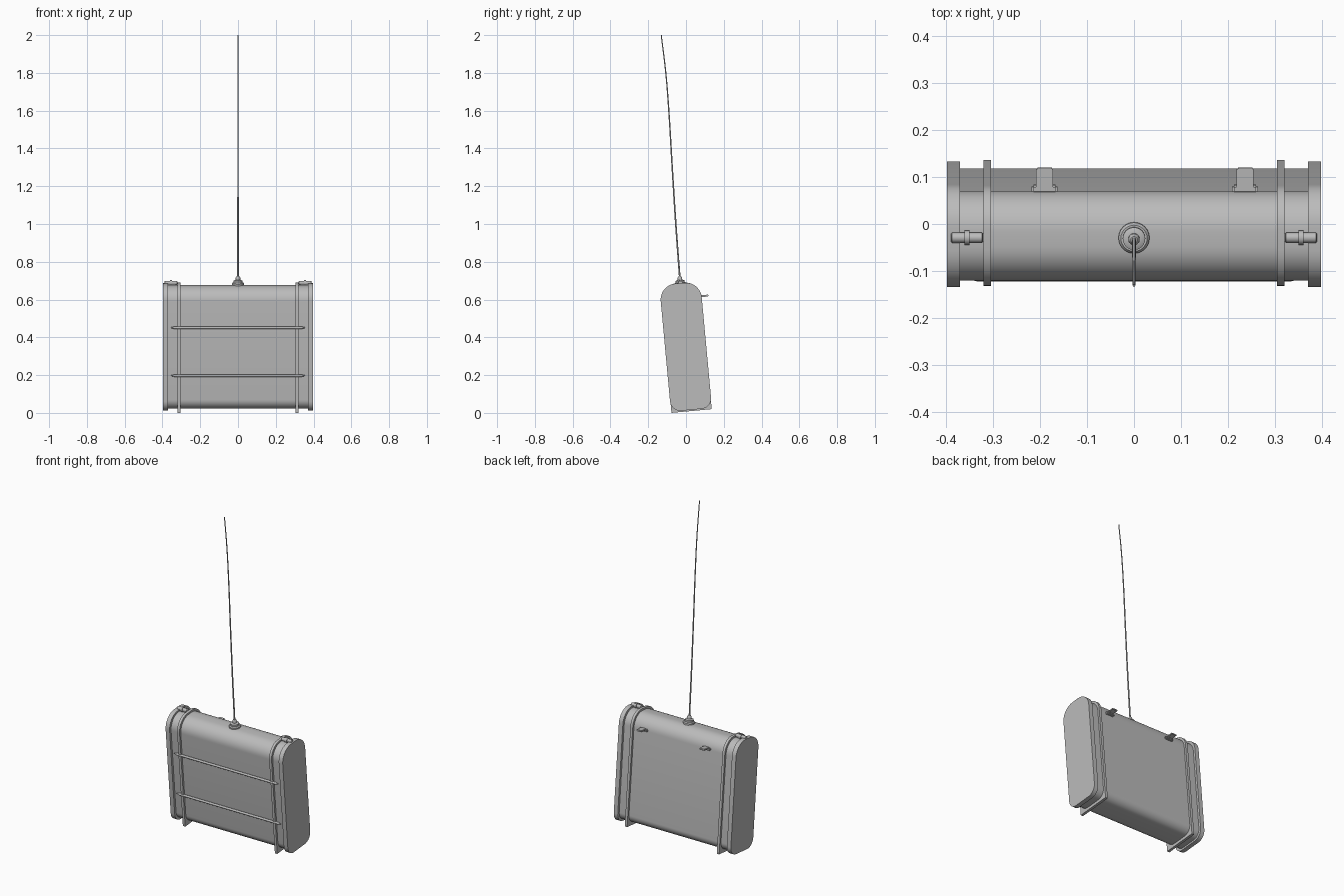
import bpy, bmesh, math
from mathutils import Matrix, Vector

cube = bpy.data.objects.get("Cube")
if cube:
    bpy.data.objects.remove(cube, do_unlink=True)

grey = bpy.data.materials.new("plain grey")
grey.use_nodes = True
GREY = (0.5, 0.5, 0.5, 1)
grey.diffuse_color = GREY
grey.node_tree.nodes["Principled BSDF"].inputs["Base Color"].default_value = GREY

# The whole case leans towards the front
LEAN = Matrix.Translation((0, -0.002, 0.351)) @ Matrix.Rotation(math.radians(5.3), 4, 'X')


def finish(name, bm, angle=35):
    bmesh.ops.recalc_face_normals(bm, faces=bm.faces)
    bm.transform(LEAN)
    mesh = bpy.data.meshes.new(name)
    bm.to_mesh(mesh)
    bm.free()
    mesh.materials.append(grey)
    obj = bpy.data.objects.new(name, mesh)
    bpy.context.collection.objects.link(obj)
    bpy.ops.object.select_all(action='DESELECT')
    bpy.context.view_layer.objects.active = obj
    obj.select_set(True)
    bpy.ops.object.shade_smooth_by_angle(angle=math.radians(angle))
    return obj


def slab(name, x0, x1, half_w, top, bottom, r_top, r_bottom):
    """Rounded rectangle in the side plane, extruded along x."""
    pts = []
    corners = [(1, top, r_top, 0), (-1, top, r_top, 90),
               (-1, bottom, r_bottom, 180), (1, bottom, r_bottom, 270)]
    for side, z, r, start in corners:
        cy, cz = side * (half_w - r), z - math.copysign(r, z)
        steps = 10 if r else 0
        for i in range(steps + 1):
            a = math.radians(start + 90 * i / max(steps, 1))
            pts.append((x0, cy + r * math.cos(a), cz + r * math.sin(a)))
    bm = bmesh.new()
    face = bm.faces.new([bm.verts.new(p) for p in pts])
    ext = bmesh.ops.extrude_face_region(bm, geom=[face])
    moved = [v for v in ext["geom"] if isinstance(v, bmesh.types.BMVert)]
    bmesh.ops.translate(bm, verts=moved, vec=(x1 - x0, 0, 0))
    return finish(name, bm)


def lathe(name, centre, profile, axis='Z', sides=24):
    """Turned part from (radius, distance along axis) pairs."""
    bm = bmesh.new()
    rings = []
    for r, d in profile:
        rings.append([bm.verts.new((r * math.cos(math.tau * i / sides),
                                    r * math.sin(math.tau * i / sides), d))
                      for i in range(sides)])
    for low, high in zip(rings, rings[1:]):
        for i in range(sides):
            j = (i + 1) % sides
            bm.faces.new((low[i], low[j], high[j], high[i]))
    bm.faces.new(rings[0])
    bm.faces.new(rings[-1])
    if axis == 'X':
        bm.transform(Matrix.Rotation(math.pi / 2, 4, 'Y'))
    bm.transform(Matrix.Translation(centre))
    return finish(name, bm)


def box(name, centre, size):
    bm = bmesh.new()
    bmesh.ops.create_cube(bm, size=1)
    bm.transform(Matrix.Translation(centre) @ Matrix.Diagonal((*size, 1)))
    bmesh.ops.bevel(bm, geom=bm.edges[:], offset=min(size) * 0.25, segments=2, affect='EDGES')
    return finish(name, bm)


# Case shell
slab("case_body", -0.372, 0.372, 0.095, 0.327, -0.325, 0.08, 0.05)

for side, label in ((1, "left"), (-1, "right")):
    # End lid, and the band whose square lower corners are the feet
    slab(label + "_end_lid", side * 0.37, side * 0.397, 0.109, 0.337, -0.336, 0.085, 0.055)
    slab(label + "_foot_band", side * 0.304, side * 0.32, 0.107, 0.338, -0.3425, 0.085, 0)
    # Latch on the top of the case
    lathe(label + "_latch_pin", (side * 0.355, 0.004, 0.338),
          [(0.008, -0.034), (0.011, -0.032), (0.011, 0.032), (0.008, 0.034)], 'X', 16)
    lathe(label + "_latch_ring", (side * 0.355, 0.004, 0.338),
          [(0.015, -0.005), (0.015, 0.005)], 'X', 16)
    box(label + "_latch_block", (side * 0.355, 0.004, 0.328), (0.05, 0.016, 0.016))

# Front rails with pointed ends
for label, z in (("upper", 0.11), ("lower", -0.145)):
    lathe(label + "_front_rail", (0, -0.103, z),
          [(0.002, -0.355), (0.007, -0.335), (0.007, 0.335), (0.002, 0.355)], 'X', 12)

# Back clips
for label, x in (("left", 0.236), ("right", -0.19)):
    box(label + "_clip_plate", (x, 0.1, 0.252), (0.055, 0.018, 0.016))
    box(label + "_clip_tab", (x, 0.121, 0.258), (0.036, 0.05, 0.01))

# Stepped aerial mount
lathe("aerial_mount", (0, 0.003, 0.32),
      [(0.033, 0), (0.033, 0.014), (0.028, 0.02), (0.024, 0.02), (0.024, 0.03),
       (0.016, 0.034), (0.012, 0.034), (0.012, 0.046), (0.007, 0.054)])

# Gently bent whip aerial
path = [(-0.031, 0.69), (-0.054, 1.0), (-0.073, 1.3), (-0.091, 1.6), (-0.107, 1.8), (-0.131, 2.0)]
curve = bpy.data.curves.new("whip_aerial", 'CURVE')
curve.dimensions = '3D'
curve.bevel_depth = 0.0045
curve.bevel_resolution = 2
curve.use_fill_caps = True
spline = curve.splines.new('BEZIER')
spline.bezier_points.add(len(path) - 1)
for i, (point, (y, z)) in enumerate(zip(spline.bezier_points, path)):
    point.co = Vector((0, y, z))
    point.handle_left_type = point.handle_right_type = 'AUTO'
    point.radius = 1 - 0.08 * i
curve.materials.append(grey)
bpy.context.collection.objects.link(bpy.data.objects.new("whip_aerial", curve))
